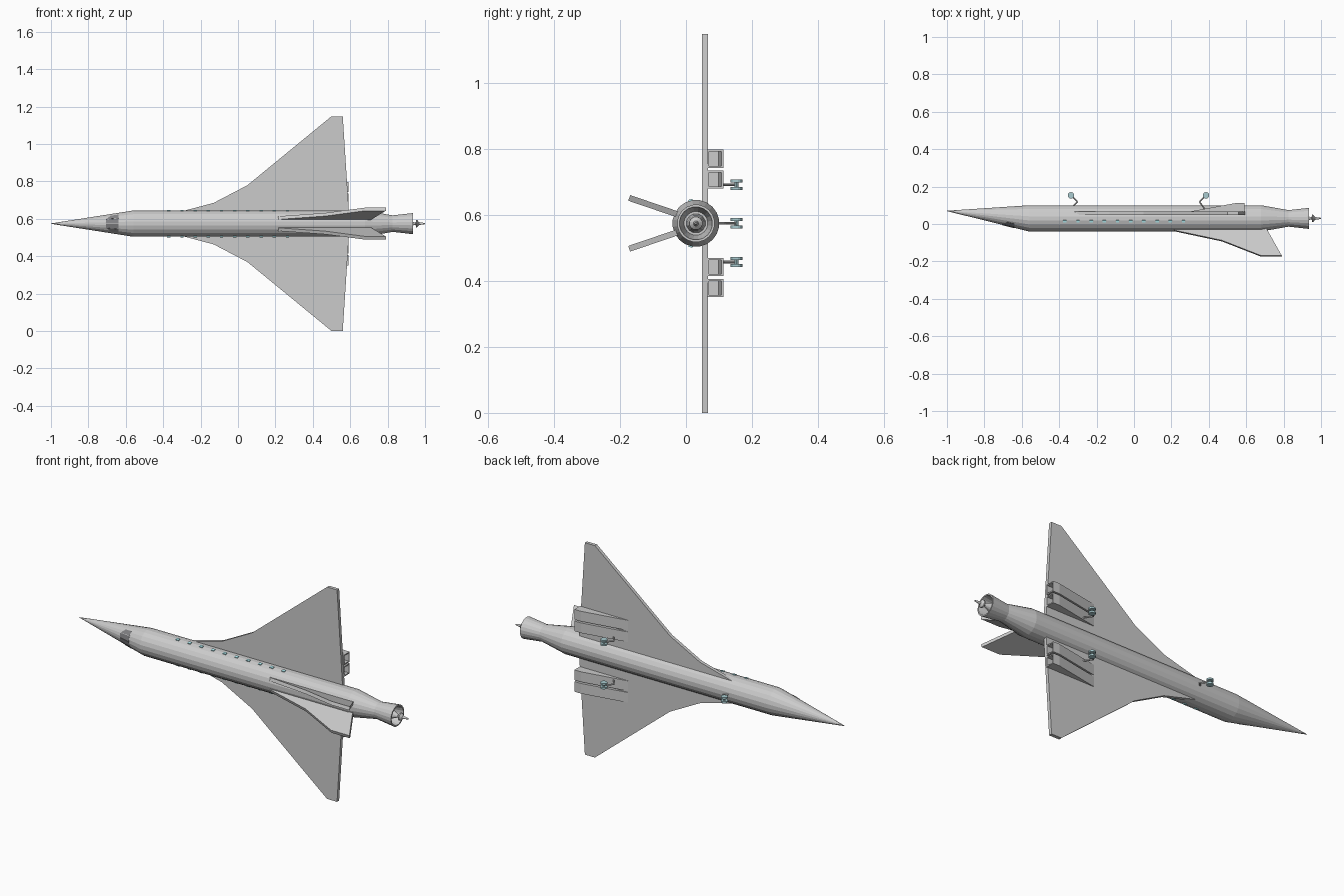
import bpy, math
from mathutils import Vector

if "Cube" in bpy.data.objects:
    bpy.data.objects.remove(bpy.data.objects["Cube"])

CZ, CY, SIDES = 0.574, 0.03, 20


def mesh(name, verts, faces, mat=None):
    me = bpy.data.meshes.new(name)
    me.from_pydata([tuple(v) for v in verts], [], faces)
    ob = bpy.data.objects.new(name, me)
    bpy.context.collection.objects.link(ob)
    if mat:
        me.materials.append(mat)
    return ob


def colour(name, rgb):
    m = bpy.data.materials.new(name)
    m.diffuse_color = (*rgb, 1)
    m.use_nodes = True
    m.node_tree.nodes["Principled BSDF"].inputs["Base Color"].default_value = m.diffuse_color
    return m


def loft(name, rings, n=SIDES, mat=None):
    """Lathe along x from (x, centre y, radius) rings."""
    verts, faces = [], []
    for x, cy, r in rings:
        for i in range(n):
            a = math.tau * (i + 0.5) / n
            verts.append((x, cy - r * math.cos(a), CZ + r * math.sin(a)))
    for k in range(len(rings) - 1):
        for i in range(n):
            j = (i + 1) % n
            faces.append((k*n + i, k*n + j, (k+1)*n + j, (k+1)*n + i))
    faces.append(tuple(range(n))[::-1])
    faces.append(tuple(range((len(rings) - 1) * n, len(rings) * n)))
    return mesh(name, verts, faces, mat)


def slab(name, outline, offset, mat=None):
    """Prism: 3D outline extruded along the offset vector."""
    n, off = len(outline), Vector(offset)
    pts = [Vector(p) for p in outline]
    faces = [tuple(range(n))[::-1], tuple(range(n, 2*n))]
    faces += [(i, (i+1) % n, n + (i+1) % n, n + i) for i in range(n)]
    return mesh(name, pts + [p + off for p in pts], faces, mat)


def rod(name, a, b, r, mat=None, n=8):
    a, b = Vector(a), Vector(b)
    bpy.ops.mesh.primitive_cylinder_add(vertices=n, radius=r, depth=(b - a).length, location=(a + b) / 2)
    ob = bpy.context.object
    ob.rotation_euler = (b - a).to_track_quat('Z', 'Y').to_euler()
    ob.name = name
    if mat:
        ob.data.materials.append(mat)
    return ob


glass = colour("window_cyan", (0.45, 0.85, 0.9))
dark = colour("cockpit_glass", (0.22, 0.22, 0.23))
teal = colour("wheel_teal", (0.4, 0.6, 0.63))

# Fuselage with drooped nose and tapering tail
loft("fuselage", [(-1, 0.07, 0.001), (-0.56, CY, 0.071), (0.68, CY, 0.071), (0.83, CY, 0.044)])

# Open exhaust nozzle, inner plug and spike
loft("nozzle", [(0.82, CY, 0.044), (0.935, CY, 0.057), (0.935, CY, 0.05), (0.85, CY, 0.036)])
loft("exhaust_plug", [(0.845, CY, 0.03), (0.9, CY, 0.024), (0.94, CY, 0.008)], 12)
loft("exhaust_spike", [(0.93, CY, 0.006), (0.95, CY, 0.007), (0.952, CY, 0.021),
                       (0.958, CY, 0.02), (0.968, CY, 0.008), (1.0, CY, 0.003)], 12)

# Delta wing, one outline mirrored to both sides
half = [(-0.33, 0.058), (-0.13, 0.111), (0.05, 0.205), (0.5, 0.574), (0.56, 0.574)]
outline = [(x, 0.048, CZ + z) for x, z in half] + [(0.597, 0.048, CZ)]
outline += [(x, 0.048, CZ - z) for x, z in reversed(half)]
slab("delta_wing", outline, (0, 0.018, 0))

# Cockpit panes wrapped on the nose cone
def nose_point(x, deg, lift):
    t = (x + 1) / 0.44
    r, cy, a = 0.071 * t + lift, 0.07 + (CY - 0.07) * t, math.radians(deg)
    return (x, cy - r * math.cos(a), CZ + r * math.sin(a))

for i, (a, b) in enumerate([(-54, -29), (-27, -1), (1, 27), (29, 54)]):
    front = lambda d: -0.705 + 0.025 * max(0, abs(d) - 28) / 26
    corners = [(front(a), a), (-0.64, a), (-0.64, b), (front(b), b)]
    v = [nose_point(x, d, l) for l in (-0.006, 0.0015) for x, d in corners]
    mesh(f"cockpit_pane_{i}", v, [(3, 2, 1, 0), (4, 5, 6, 7), (0, 1, 5, 4), (1, 2, 6, 5),
                                  (2, 3, 7, 6), (3, 0, 4, 7)], dark)

for s in (-1, 1):
    side = "left" if s < 0 else "right"
    # Canted tail fins
    fin = [(0.17, 0.0), (0.22, -0.037), (0.47, -0.09), (0.68, -0.172), (0.79, -0.172), (0.71, -0.03), (0.71, 0.0)]
    pts = [(x, y - 0.003, CZ + s * (0.010 - 0.34 * y)) for x, y in fin]
    slab(f"tail_fin_{side}", pts, (0, 0.006, s * 0.017))

    # Cabin windows
    for i in range(10):
        x = -0.37 + 0.0705 * i
        z = CZ + s * 0.064
        slab(f"cabin_window_{side}_{i}", [(x - 0.009, 0.008, z), (x + 0.009, 0.008, z),
             (x + 0.009, 0.021, z + s * 0.003), (x - 0.009, 0.021, z + s * 0.003)],
             (0, -0.001, s * 0.007), glass)

    # Wedge engine pods with hollow rear exhausts
    for k, off in enumerate((0.105, 0.168)):
        w, t = 0.055, 0.006
        v = []
        for x, y0, y1, m in [(0.3, 0.064, 0.067, 0), (0.55, 0.064, 0.113, 0), (0.59, 0.064, 0.113, 0),
                             (0.59, 0.070, 0.107, t), (0.5, 0.070, 0.098, t)]:
            a, b = CZ + s * (off + m), CZ + s * (off + w - m)
            v += [(x, y0, a), (x, y1, a), (x, y1, b), (x, y0, b)]
        f = [(3, 2, 1, 0), (16, 17, 18, 19)]
        for q in range(4):
            f += [(q*4 + i, q*4 + (i+1) % 4, q*4 + 4 + (i+1) % 4, q*4 + 4 + i) for i in range(4)]
        mesh(f"engine_pod_{side}_{k}", v, f)


# Landing gear: bent strut, axle and twin wheels
def gear(name, wheel_x, knee_x, root_x, root_y, z):
    hub, knee = (wheel_x, 0.153, z), (knee_x, 0.119, z)
    rod(name + "_upper_strut", (root_x, root_y, z), knee, 0.004)
    rod(name + "_lower_strut", knee, hub, 0.004)
    rod(name + "_axle", (wheel_x, 0.153, z - 0.014), (wheel_x, 0.153, z + 0.014), 0.006, teal)
    for d in (-0.011, 0.011):
        rod(f"{name}_wheel_{'a' if d < 0 else 'b'}", (wheel_x, 0.153, z + d - 0.0045),
            (wheel_x, 0.153, z + d + 0.0045), 0.0175, teal, 14)


gear("nose_gear", -0.337, -0.303, -0.325, 0.095, CZ)
gear("main_gear_left", 0.385, 0.35, 0.385, 0.07, CZ - 0.117)
gear("main_gear_right", 0.385, 0.35, 0.385, 0.07, CZ + 0.117)
